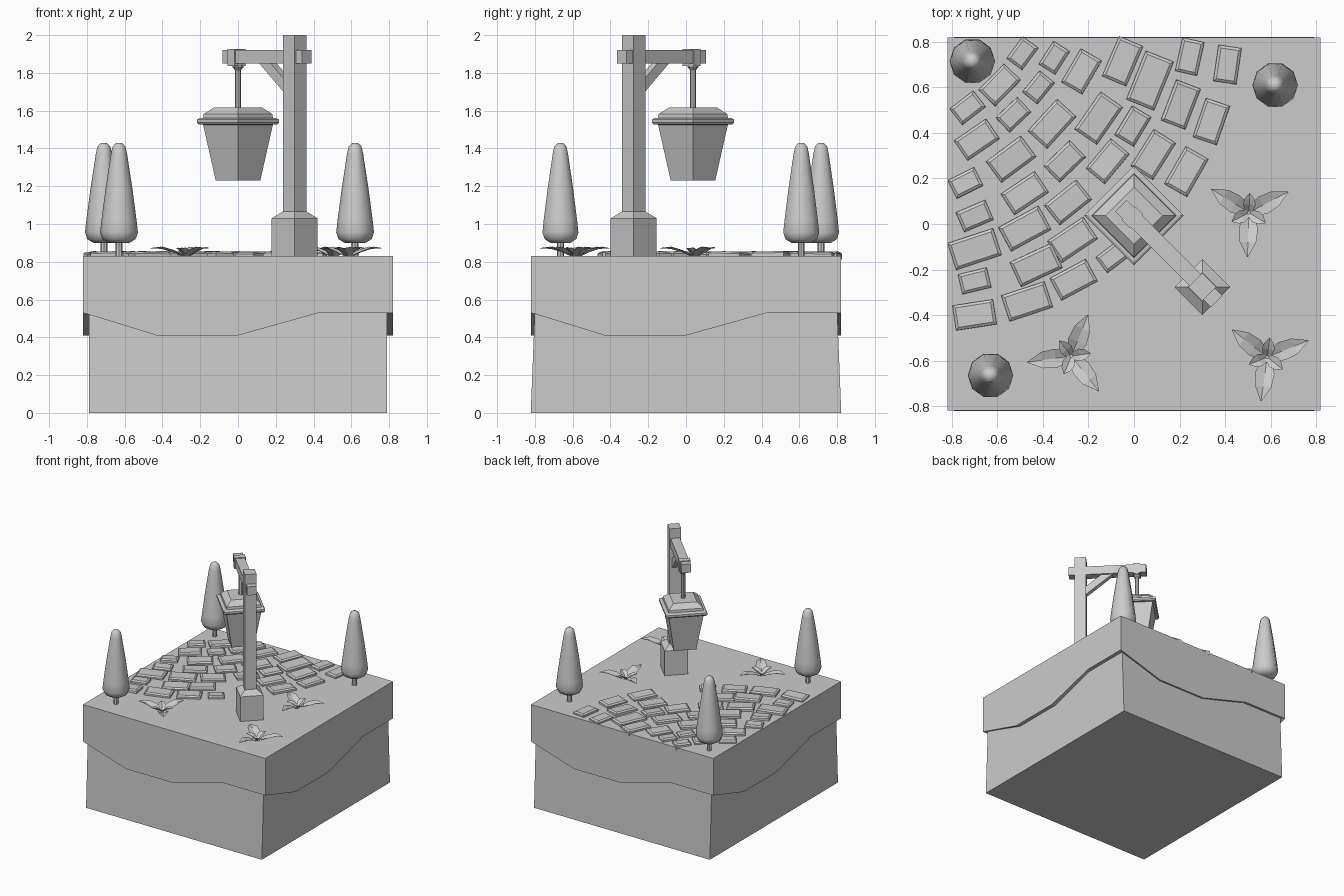
import bpy, bmesh, math, random
from mathutils import Vector, Matrix

if "Cube" in bpy.data.objects:
    bpy.data.objects.remove(bpy.data.objects["Cube"])

random.seed(4)
TOP = 0.83                      # ground level
POST = Vector((0.30, -0.277, 0))
LAMP = Vector((0.0, 0.037, 0))
OUT = Vector((-1, 1, 0)).normalized()   # direction of the arm


def make(name, verts, faces, smooth=False):
    me = bpy.data.meshes.new(name)
    me.from_pydata([tuple(v) for v in verts], [], faces)
    bm = bmesh.new()
    bm.from_mesh(me)
    bmesh.ops.recalc_face_normals(bm, faces=bm.faces)
    bm.to_mesh(me)
    bm.free()
    if smooth:
        me.shade_smooth()
    ob = bpy.data.objects.new(name, me)
    bpy.context.collection.objects.link(ob)
    return ob


def loft(name, rings, smooth=False, caps=True):
    """Skin a list of equal-length closed rings."""
    n = len(rings[0])
    verts = [v for r in rings for v in r]
    faces = [(k * n + i, k * n + (i + 1) % n, (k + 1) * n + (i + 1) % n, (k + 1) * n + i)
             for k in range(len(rings) - 1) for i in range(n)]
    if caps:
        faces += [tuple(range(n)), tuple(range(len(verts) - n, len(verts)))]
    return make(name, verts, faces, smooth)


def lathe(name, profile, n, loc, smooth=False):
    rings = [[(loc[0] + r * math.cos(2 * math.pi * i / n), loc[1] + r * math.sin(2 * math.pi * i / n), z)
              for i in range(n)] for r, z in profile]
    return loft(name, rings, smooth)


def beam(name, p0, p1, w, h):
    """Rectangular bar whose width is horizontal, across the arm direction."""
    side = Vector((1, 1, 0)).normalized() * w / 2
    up = side.cross(p1 - p0).normalized() * h / 2
    return loft(name, [[p + side + up, p - side + up, p - side - up, p + side - up] for p in (p0, p1)])


def at(d, z):
    return POST + OUT * d + Vector((0, 0, z))


# earth block
loft("earth_block", [[(sx * x, sy * y, z) for sx, sy in ((-1, -1), (1, -1), (1, 1), (-1, 1))]
                     for x, y, z in ((0.79, 0.822, 0), (0.79, 0.79, 0.8))])

# grass slab with a stepped lower edge repeated on the four sides
edge = [(-0.82, 0.53), (-0.43, 0.41), (0.0, 0.41), (0.43, 0.53)]


def rim(half, z=None):
    return [Matrix.Rotation(k * math.pi / 2, 3, 'Z') @ Vector((x * half / 0.82, -half, z or ez))
            for k in range(4) for x, ez in edge]


loft("grass_slab", [rim(0.77, 0.78), rim(0.77), rim(0.82), rim(0.82, TOP)])

# lamp post, footing, arm and brace
lathe("post_footing", [(0.122, 0.8), (0.122, 1.03), (0.064, 1.065)], 4, POST)
lathe("lamp_post", [(0.062, 1.0), (0.062, 2.0)], 4, POST)
beam("arm", at(-0.09, 1.886), at(0.505, 1.886), 0.07, 0.07)
beam("arm_brace", at(0.02, 1.70), at(0.235, 1.88), 0.045, 0.055)

# hanger
d = (LAMP - POST).length
beam("hanger_clamp", at(d - 0.025, 1.882), at(d + 0.025, 1.882), 0.085, 0.09)
lathe("hanger_rod", [(0.028, 1.845), (0.028, 1.83), (0.016, 1.815), (0.016, 1.60)], 8, LAMP)

# lantern
lathe("lantern_body", [(0.118, 1.23), (0.188, 1.54)], 4, LAMP)
lathe("lantern_roof", [(0.18, 1.525), (0.208, 1.527), (0.218, 1.537), (0.218, 1.553), (0.205, 1.56),
                       (0.185, 1.562), (0.182, 1.582), (0.125, 1.618)], 4, LAMP)

# trees
crown = [(0.055, 0.9), (0.088, 0.92), (0.1, 0.955), (0.093, 1.02), (0.072, 1.18),
         (0.043, 1.37), (0.034, 1.41), (0.018, 1.427), (0.004, 1.43)]
for i, p in enumerate([(-0.71, 0.715), (0.62, 0.61), (-0.63, -0.665)]):
    lathe(f"tree_trunk_{i}", [(0.018, 0.8), (0.018, 0.92)], 8, p)
    lathe(f"tree_crown_{i}", crown, 10, p, True)


# plants: three long arching leaves and three short ones
def plant(name, x, y, turn):
    verts, faces = [], []
    big = [(0, 0.02, 0.83), (0.07, 0.042, 0.862), (0.13, 0.036, 0.88), (0.195, 0.002, 0.872)]
    small = [(0, 0.015, 0.835), (0.035, 0.028, 0.865), (0.06, 0.022, 0.875), (0.085, 0.002, 0.872)]
    for k in range(6):
        a = math.radians(turn + 60 * k)
        b = len(verts)
        for r, w, z in (small if k % 2 else big):
            for s, dz in ((-1, 0), (0, -0.012), (1, 0)):
                verts.append((x + r * math.cos(a) - s * w * math.sin(a),
                              y + r * math.sin(a) + s * w * math.cos(a), z + (dz if w > 0.01 else 0)))
        faces += [(b + 3 * j + c, b + 3 * j + c + 1, b + 3 * j + c + 4, b + 3 * j + c + 3)
                  for j in range(3) for c in range(2)]
    make(name, verts, faces)


plant("plant_right", 0.505, 0.05, 28)
plant("plant_front", -0.275, -0.58, 68)
plant("plant_corner", 0.585, -0.585, 22)

# paving stones: x, y, length; they fan out across the corner
stones = [
    (-.73, .51, .13), (-.69, .37, .17), (-.74, .18, .13), (-.70, .035, .14), (-.70, -.11, .21),
    (-.70, -.25, .13), (-.70, -.40, .18), (-.59, .61, .16), (-.53, .48, .13), (-.54, .285, .19),
    (-.48, .135, .18), (-.48, -.02, .20), (-.43, -.18, .20), (-.47, -.34, .20), (-.49, .75, .12),
    (-.35, .73, .12), (-.42, .60, .12), (-.36, .44, .19), (-.305, .275, .16), (-.29, .095, .18),
    (-.27, -.07, .19), (-.265, -.245, .18), (-.23, .67, .17), (-.155, .465, .20), (-.115, .275, .17),
    (-.095, -.145, .12), (-.05, .715, .19), (-.005, .43, .15), (.085, .305, .19), (.07, .63, .23),
    (.23, .23, .19), (.245, .735, .15), (.205, .525, .19), (.34, .45, .18), (.41, .70, .16)]
for i, (x, y, l) in enumerate(stones):
    w = 0.035 + 0.42 * l
    m = (Matrix.Translation((x, y, TOP))
         @ Matrix.Rotation(math.radians(45 + 33 * (x + y)), 4, 'Z')
         @ Matrix.Rotation(random.uniform(-0.06, 0.06), 4, 'X')
         @ Matrix.Rotation(random.uniform(-0.04, 0.04), 4, 'Y'))
    loft(f"paving_stone_{i}", [[m @ Vector((sx * (l / 2 - c), sy * (w / 2 - c), z))
                                for sx, sy in ((-1, -1), (1, -1), (1, 1), (-1, 1))]
                               for c, z in ((0, -0.02), (0, 0.014), (0.012, 0.023))])
